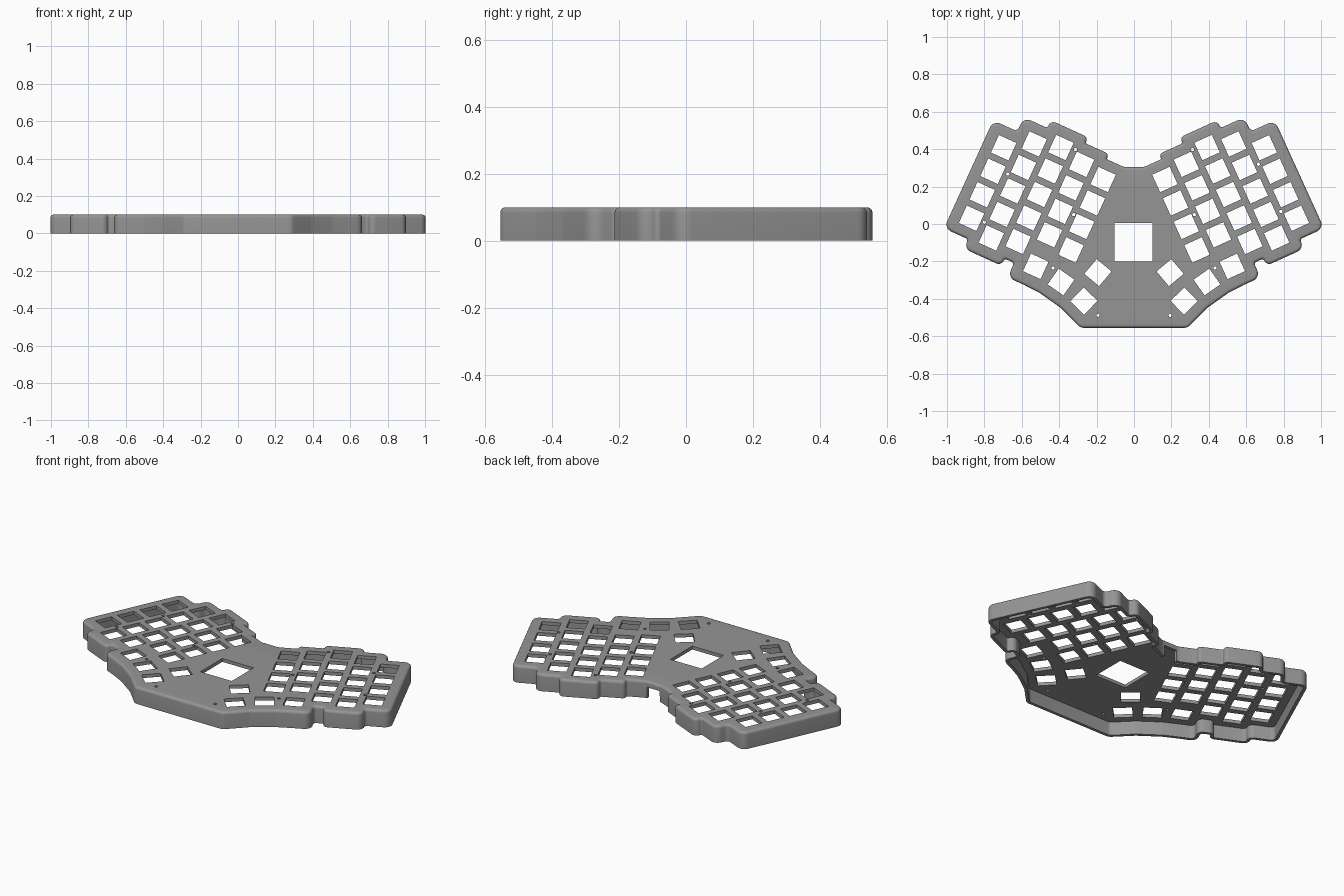
import bpy, bmesh, math
from mathutils import Vector, Matrix

if "Cube" in bpy.data.objects:
    bpy.data.objects.remove(bpy.data.objects["Cube"])

TILT = math.radians(24.5)
PITCH, HOLE, MARGIN = 0.138, 0.103, 0.11
HEIGHT, PLATE, WALL, FILLET = 0.10, 0.02, 0.018, 0.016


def tilt(s, t):
    """Tilted key-grid coordinates of the right half to x, y."""
    c, n = math.cos(TILT), math.sin(TILT)
    return Vector((s * c - t * n, s * n + t * c))


def round_corners(pts, radius):
    """Replace every corner of a clockwise outline with an arc."""
    out = []
    for i, p in enumerate(pts):
        a, b = pts[i - 1] - p, pts[(i + 1) % len(pts)] - p
        da, db = a.normalized(), b.normalized()
        turn = math.pi - da.angle(db)
        if turn < 0.02:
            out.append(p)
            continue
        cross = db.x * da.y - db.y * da.x
        share = 0.7 if cross < 0 else 0.28
        tan = math.tan(turn / 2)
        length = min(radius * tan, share * min(a.length, b.length))
        center = p + (da + db).normalized() * (length / tan / math.cos(turn / 2))
        start = p + da * length - center
        steps = max(2, round(turn / math.radians(12)))
        for k in range(steps + 1):
            ang = math.copysign(turn, cross) * k / steps
            c, n = math.cos(ang), math.sin(ang)
            out.append(center + Vector((start.x * c - start.y * n,
                                        start.x * n + start.y * c)))
    return out


def inset(pts, d):
    """Offset a clockwise outline inward."""
    out = []
    for i, p in enumerate(pts):
        e1 = (p - pts[i - 1]).normalized()
        e2 = (pts[(i + 1) % len(pts)] - p).normalized()
        n1, n2 = Vector((e1.y, -e1.x)), Vector((e2.y, -e2.x))
        out.append(p + (n1 + n2) * (d / (1 + n1.dot(n2))))
    return out


def polygon(x, y, sides, radius, rot):
    """Corner points of one opening."""
    angles = [rot + math.tau * (k + 0.5) / sides for k in range(sides)]
    return [(x + radius * math.cos(a), y + radius * math.sin(a)) for a in angles]


# Stepped outline following the staggered key columns
steps = [(.277, .255), (.277, .285), (.415, .285), (.415, .32), (.635, .32),
         (.635, .275), (.773, .275), (.773, .192), (.915, .192), (.915, -.442),
         (.773, -.442), (.773, -.497), (.553, -.497), (.553, -.455),
         (.497, -.455), (.497, -.54), (.40, -.54)]
half = [Vector((.054, .305))] + [tilt(*p) for p in steps]
half += [Vector(p) for p in ((.505, -.368), (.39, -.45), (.287, -.555))]
outline = half + [Vector((-p.x, p.y)) for p in reversed(half)]
outline = round_corners(outline, 0.042)
# Extra points on the rear edge for the cable opening
outline += [Vector((x, .305)) for x in (-.042, -.0418, .0418, .042)]

# Hollow case: inner wall, rim, outer wall, rounded top edge
levels = [(WALL, HEIGHT - PLATE), (WALL, 0), (0, 0)]
for k in range(6):
    a = math.pi / 2 * k / 5
    levels.append((FILLET * (1 - math.cos(a)), HEIGHT - FILLET * (1 - math.sin(a))))
bm = bmesh.new()
rings = []
for d, z in levels:
    ring = []
    for p in inset(outline, d):
        # Raise the rim over the cable opening
        raised = z == 0 and abs(p.x) < .0419 and p.y > .2
        ring.append(bm.verts.new((p.x, p.y, .065 if raised else z)))
    rings.append(ring)


def bridge(r1, r2):
    for i in range(len(r1)):
        bm.faces.new((r1[i - 1], r1[i], r2[i], r2[i - 1]))


for r1, r2 in zip(rings, rings[1:]):
    bridge(r1, r2)

# Key columns: position across, top key, number of keys
columns = [(.803, .082, 4), (.663, .168, 5), (.525, .21, 5), (.387, .174, 4), (.249, .148, 4)]
keys = [(*tilt(s, t - PITCH * k), TILT) for s, t, n in columns for k in range(n)]
# Thumb keys
keys += [(*tilt(.384, -.424), TILT), (.39, -.31, math.radians(35)),
         (.268, -.412, math.radians(44)), (.193, -.26, math.radians(40))]
screws = [tilt(.45, .232), tilt(.314, -.088), (.433, -.235), (.193, -.488)]

# Openings in the plate: centre window, keys and screw holes
openings = [polygon(-.003, -.098, 4, .205 / math.sqrt(2), 0)]
for side in (1, -1):
    for x, y, rot in keys:
        openings.append(polygon(side * x, y, 4, HOLE / math.sqrt(2), side * rot))
    extra = [(.665, .32), (.785, .067)] if side > 0 else [(.675, .267), (.80, .01)]
    for x, y in screws + extra:
        openings.append(polygon(side * x, y, 12, .009, 0))

top_loops, under_loops = [rings[-1]], [rings[0]]
for pts in openings:
    upper = [bm.verts.new((x, y, HEIGHT)) for x, y in pts]
    lower = [bm.verts.new((x, y, HEIGHT - PLATE)) for x, y in pts]
    bridge(upper, lower)
    top_loops.append(upper)
    under_loops.append(lower)

# Plate top and underside, filled around the openings
for loops, direction in ((top_loops, 1), (under_loops, -1)):
    edges = [bm.edges.get((loop[i - 1], loop[i])) for loop in loops for i in range(len(loop))]
    bmesh.ops.triangle_fill(bm, use_beauty=True, use_dissolve=False,
                            edges=edges, normal=(0, 0, direction))
bmesh.ops.recalc_face_normals(bm, faces=bm.faces[:])

mesh = bpy.data.meshes.new("keyboard_case")
bm.to_mesh(mesh)
bm.free()
case = bpy.data.objects.new("keyboard_case", mesh)
bpy.context.scene.collection.objects.link(case)

# Single grey finish
grey = bpy.data.materials.new("grey_plastic")
grey.diffuse_color = (0.3, 0.3, 0.3, 1)
grey.use_nodes = True
grey.node_tree.nodes["Principled BSDF"].inputs["Base Color"].default_value = grey.diffuse_color
mesh.materials.append(grey)
bpy.context.view_layer.objects.active = case
case.select_set(True)
bpy.ops.object.shade_smooth_by_angle(angle=math.radians(30))
